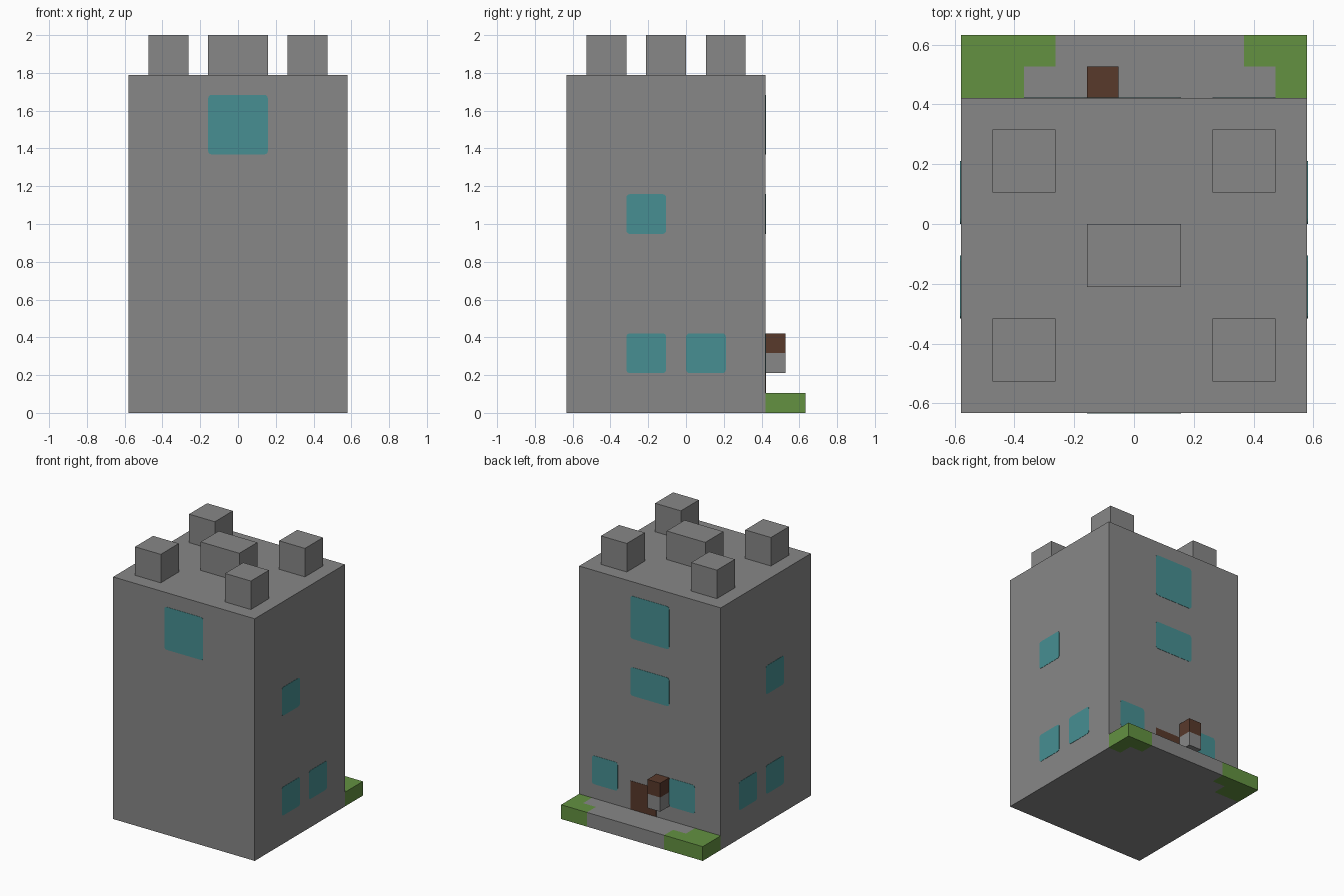
import bpy
import bmesh
from mathutils import Vector

U = 2 / 19          # one building block
PROUD = 0.002       # how far painted plates stand off the wall

old = bpy.data.objects.get("Cube")
if old:
    bpy.data.objects.remove(old, do_unlink=True)


def material(name, rgb):
    mat = bpy.data.materials.new(name)
    mat.use_nodes = True
    mat.diffuse_color = (*rgb, 1)
    mat.node_tree.nodes["Principled BSDF"].inputs["Base Color"].default_value = (*rgb, 1)
    return mat


STONE = material("grey stone", (0.242, 0.242, 0.242))
GRASS = material("grass green", (0.125, 0.283, 0.053))
GLASS = material("teal glass", (0.063, 0.275, 0.287))
WOOD = material("dark wood", (0.098, 0.041, 0.024))


def finish(name, bm, mat):
    bmesh.ops.recalc_face_normals(bm, faces=bm.faces)
    mesh = bpy.data.meshes.new(name)
    bm.to_mesh(mesh)
    bm.free()
    mesh.materials.append(mat)
    obj = bpy.data.objects.new(name, mesh)
    bpy.context.collection.objects.link(obj)
    return obj


def box(name, mat, x, y, z):
    """Box from (min, max) ranges given in blocks."""
    bm = bmesh.new()
    bmesh.ops.create_cube(bm, size=1)
    for v in bm.verts:
        v.co = Vector([U * (r[0] if c < 0 else r[1]) for r, c in zip((x, y, z), v.co)])
    return finish(name, bm, mat)


def slab(name, mat, outline):
    """Ground outline in blocks, raised one block."""
    bm = bmesh.new()
    face = bm.faces.new([bm.verts.new((x * U, y * U, 0)) for x, y in outline])
    raised = bmesh.ops.extrude_face_region(bm, geom=[face])["geom"]
    bmesh.ops.translate(bm, vec=(0, 0, U),
                        verts=[g for g in raised if isinstance(g, bmesh.types.BMVert)])
    return finish(name, bm, mat)


def plate(name, mat, axis, wall, across, z):
    """Thin plate with softened corners on a wall facing along axis 0 (x) or 1 (y)."""
    out = PROUD if wall > 0 else -PROUD
    bm = bmesh.new()
    corners = []
    for a, h in ((0, 0), (1, 0), (1, 1), (0, 1)):
        co = [0, 0, z[h] * U]
        co[axis] = wall * U - out
        co[1 - axis] = across[a] * U
        corners.append(bm.verts.new(co))
    face = bm.faces.new(corners)
    bmesh.ops.bevel(bm, geom=corners, offset=0.018, segments=3,
                    profile=0.5, affect='VERTICES')
    raised = bmesh.ops.extrude_face_region(bm, geom=bm.faces[:])["geom"]
    shift = Vector((0, 0, 0))
    shift[axis] = 2 * out
    bmesh.ops.translate(bm, vec=shift,
                        verts=[g for g in raised if isinstance(g, bmesh.types.BMVert)])
    return finish(name, bm, mat)


# Tower and roof blocks
box("tower", STONE, (-5.5, 5.5), (-6, 4), (0, 17))
box("centre_roof_block", STONE, (-1.5, 1.5), (-2, 0), (17, 19))
for side, x in (("left", (2.5, 4.5)), ("right", (-4.5, -2.5))):
    for end, y in (("front", (-5, -3)), ("back", (1, 3))):
        box(f"{end}_{side}_battlement", STONE, x, y, (17, 19))

# Front and back windows
plate("front_window", GLASS, 1, -6, (-1.5, 1.5), (13, 16))
plate("back_top_window", GLASS, 1, 4, (-1.5, 1.5), (13, 16))
plate("back_middle_window", GLASS, 1, 4, (-1.5, 1.5), (9, 11))
plate("back_left_window", GLASS, 1, 4, (2.5, 4.5), (2, 4))
plate("back_right_window", GLASS, 1, 4, (-3.5, -1.5), (2, 4))

# Matching side windows
for side, wall in (("left", 5.5), ("right", -5.5)):
    plate(f"{side}_upper_window", GLASS, 0, wall, (-3, -1), (9, 11))
    plate(f"{side}_lower_front_window", GLASS, 0, wall, (-3, -1), (2, 4))
    plate(f"{side}_lower_back_window", GLASS, 0, wall, (0, 2), (2, 4))

# Door and the wall box beside it
box("door", WOOD, (-0.5, 1.5), (4 - PROUD / U, 4 + PROUD / U), (1, 3))
box("wall_box_base", STONE, (-1.5, -0.5), (4, 5), (2, 3))
box("wall_box_top", WOOD, (-1.5, -0.5), (4, 5), (3, 4))

# Doorstep path with stepped grass at both ends
slab("path", STONE, [(-3.5, 4), (4.5, 4), (4.5, 5), (3.5, 5),
                     (3.5, 6), (-2.5, 6), (-2.5, 5), (-3.5, 5)])
slab("right_grass", GRASS, [(-5.5, 4), (-3.5, 4), (-3.5, 5),
                            (-2.5, 5), (-2.5, 6), (-5.5, 6)])
slab("left_grass", GRASS, [(4.5, 4), (5.5, 4), (5.5, 6),
                           (3.5, 6), (3.5, 5), (4.5, 5)])
